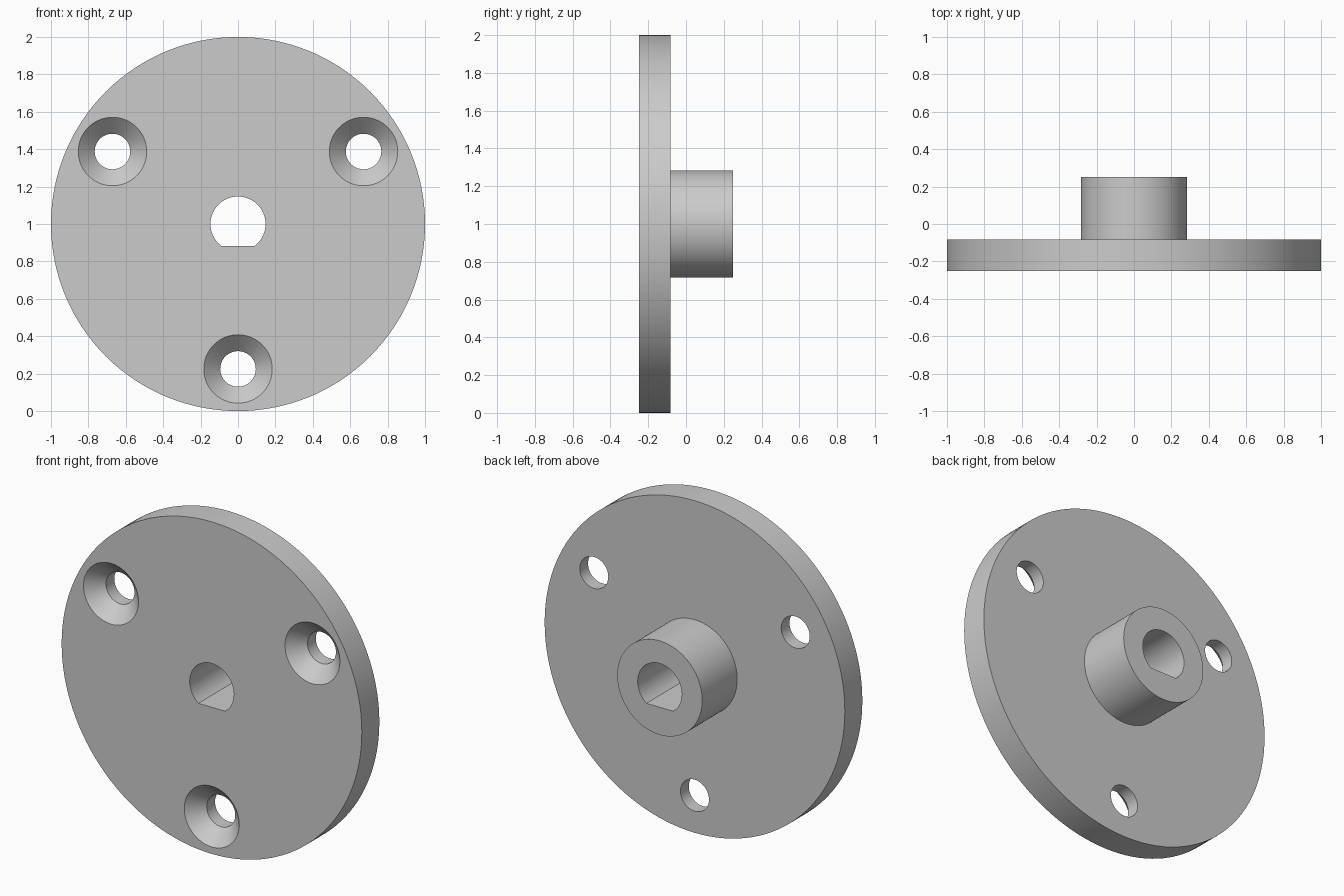
import bpy
import bmesh
from math import sin, cos, pi, radians, asin

cube = bpy.data.objects.get("Cube")
if cube:
    bpy.data.objects.remove(cube, do_unlink=True)

FRONT, BACK, HUB_END = -0.25, -0.083, 0.25
PLATE_R, HUB_R, BORE_R, FLAT = 1.0, 0.283, 0.147, 0.117
HOLE_R, SINK_R, HOLE_CIRCLE = 0.095, 0.183, 0.775
AXIS_Z = 1.0

metal = bpy.data.materials.new("plain grey")
metal.use_nodes = True
grey = (0.6, 0.6, 0.6, 1)
metal.diffuse_color = grey
metal.node_tree.nodes["Principled BSDF"].inputs["Base Color"].default_value = grey


def circle(radius, segments):
    return [(radius * cos(2 * pi * i / segments), radius * sin(2 * pi * i / segments))
            for i in range(segments)]


def loft(name, sections, x=0, z=AXIS_Z):
    """Solid through (y, outline) sections along the y axis, capped at both ends."""
    bm = bmesh.new()
    rings = [[bm.verts.new((x + px, y, z + pz)) for px, pz in outline]
             for y, outline in sections]
    for a, b in zip(rings, rings[1:]):
        for i in range(len(a)):
            j = (i + 1) % len(a)
            bm.faces.new((a[i], a[j], b[j], b[i]))
    bm.faces.new(rings[0])
    bm.faces.new(rings[-1])
    bmesh.ops.recalc_face_normals(bm, faces=bm.faces)
    mesh = bpy.data.meshes.new(name)
    bm.to_mesh(mesh)
    bm.free()
    mesh.materials.append(metal)
    obj = bpy.data.objects.new(name, mesh)
    bpy.context.collection.objects.link(obj)
    return obj


# Round plate with the stepped hub behind it
plate, hub = circle(PLATE_R, 128), circle(HUB_R, 128)
flange = loft("flange_with_hub",
              [(FRONT, plate), (BACK, plate), (BACK, hub), (HUB_END, hub)])

# D-shaped shaft bore
start = -asin(FLAT / BORE_R)
sweep = pi - 2 * start
d_shape = [(BORE_R * cos(start + sweep * i / 64), BORE_R * sin(start + sweep * i / 64))
           for i in range(65)]
cutters = [loft("bore_cutter", [(FRONT - 0.1, d_shape), (HUB_END + 0.1, d_shape)])]

# Three countersunk screw holes
sink_depth = SINK_R - HOLE_R
for angle in (30, 150, 270):
    a = radians(angle)
    cutters.append(loft("screw_hole_cutter",
                        [(FRONT - 0.02, circle(SINK_R + 0.02, 64)),
                         (FRONT + sink_depth, circle(HOLE_R, 64)),
                         (BACK + 0.1, circle(HOLE_R, 64))],
                        HOLE_CIRCLE * cos(a), AXIS_Z + HOLE_CIRCLE * sin(a)))

bpy.ops.object.select_all(action="DESELECT")
flange.select_set(True)
bpy.context.view_layer.objects.active = flange
for cutter in cutters:
    cutter.hide_render = True
    cut = flange.modifiers.new(cutter.name, "BOOLEAN")
    cut.operation = "DIFFERENCE"
    cut.solver = "EXACT"
    cut.object = cutter
    bpy.ops.object.modifier_apply(modifier=cut.name)
    bpy.data.objects.remove(cutter, do_unlink=True)

# Smooth round walls, sharp rims
bpy.ops.object.shade_smooth_by_angle(angle=radians(30))
